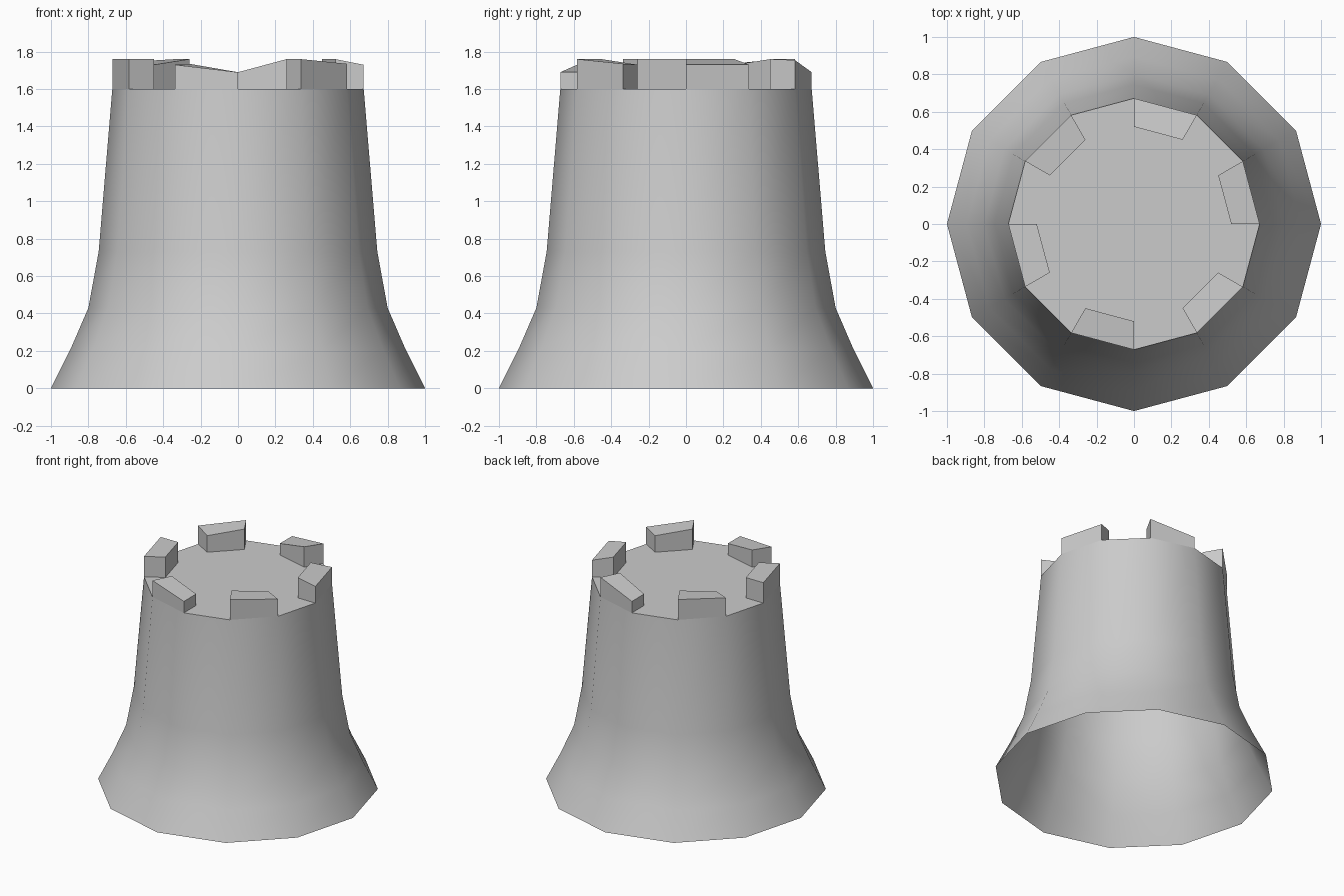
import bpy, math

if "Cube" in bpy.data.objects:
    bpy.data.objects.remove(bpy.data.objects["Cube"])

SIDES = 12
WALL = [(1.0, 0.0), (0.895, 0.21), (0.80, 0.43), (0.745, 0.73), (0.672, 1.6)]
R_OUT, R_IN, Z_TOP = 0.672, 0.52, 1.6


def polar(r, deg, z):
    a = math.radians(deg)
    return (r * math.cos(a), r * math.sin(a), z)


def add_mesh(name, verts, faces):
    me = bpy.data.meshes.new(name)
    me.from_pydata(verts, [], faces)
    me.update()
    ob = bpy.data.objects.new(name, me)
    bpy.context.collection.objects.link(ob)
    return ob


# Flared tower wall, open underneath, with the roof deck on top
verts = [polar(r, 360 / SIDES * i, z) for r, z in WALL for i in range(SIDES)]
faces = []
for k in range(len(WALL) - 1):
    for i in range(SIDES):
        j = (i + 1) % SIDES
        a, b = k * SIDES, (k + 1) * SIDES
        faces.append((a + i, a + j, b + j, b + i))
top = (len(WALL) - 1) * SIDES
faces.append(tuple(range(top, top + SIDES)))
tower = add_mesh("tower_wall", verts, faces)
bpy.context.view_layer.objects.active = tower
tower.select_set(True)
bpy.ops.object.shade_smooth_by_angle(angle=math.radians(40))
tower.select_set(False)

# Battlements: start angle -> top heights (outer start, outer end, inner end, inner start)
BATTLEMENTS = {
    0: (1.73, 1.73, 1.76, 1.76),
    60: (1.755, 1.69, 1.69, 1.76),
    120: (1.76, 1.745, 1.73, 1.76),
    180: (1.76, 1.76, 1.76, 1.76),
    240: (1.73, 1.69, 1.69, 1.735),
    300: (1.76, 1.735, 1.73, 1.76),
}
for n, (a, tops) in enumerate(BATTLEMENTS.items()):
    ring = [(R_OUT, a), (R_OUT, a + 30), (R_IN, a + 30), (R_IN, a)]
    v = [polar(r, d, Z_TOP) for r, d in ring]
    v += [polar(r, d, z) for (r, d), z in zip(ring, tops)]
    # sides and top only, the base sits on the deck
    f = [(i, (i + 1) % 4, (i + 1) % 4 + 4, i + 4) for i in range(4)]
    f.append((4, 5, 6, 7))
    add_mesh(f"battlement_{n + 1}", v, f)
